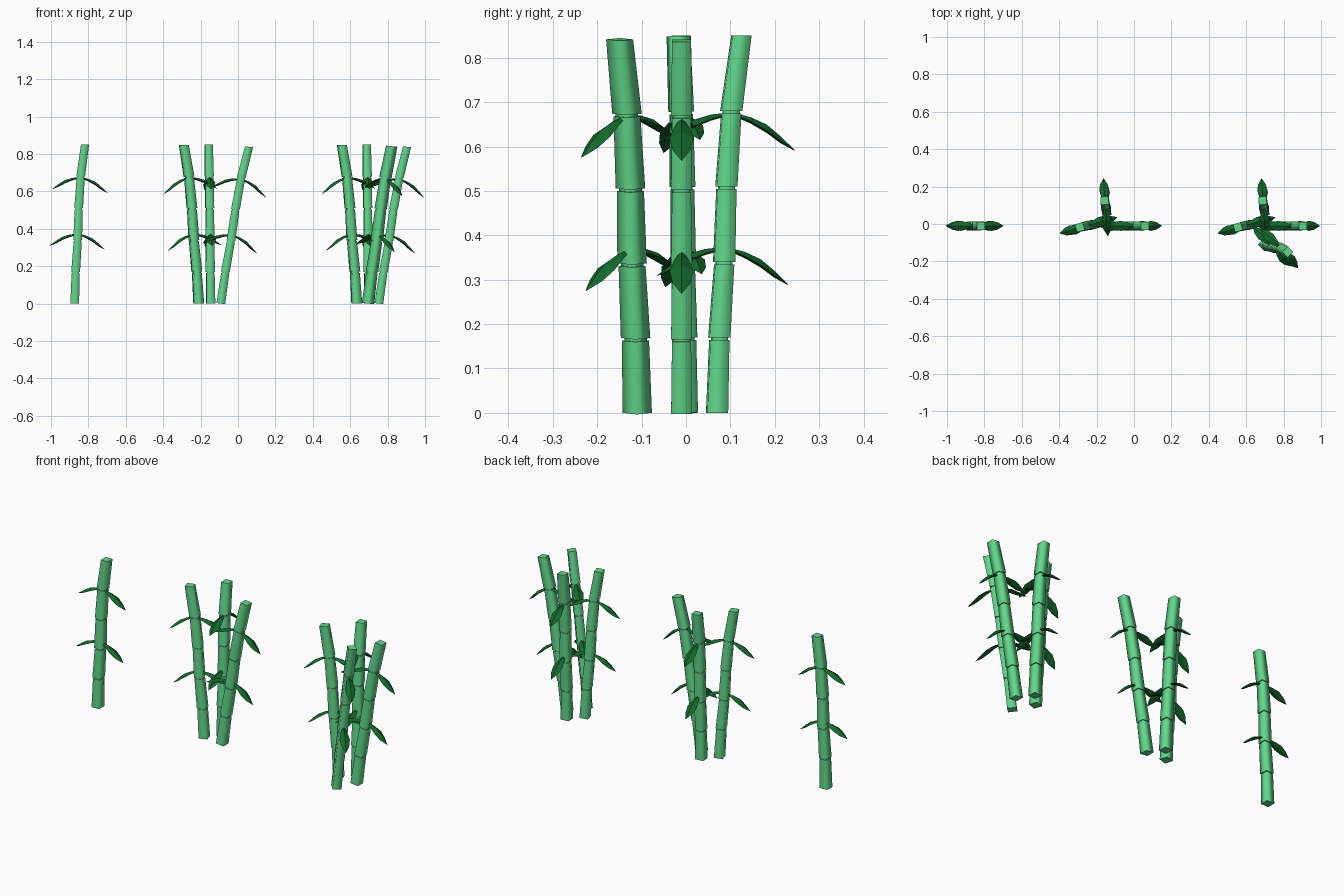
import bpy, bmesh, math
from mathutils import Matrix, Vector

if "Cube" in bpy.data.objects:
    bpy.data.objects.remove(bpy.data.objects["Cube"])


def material(name, rgb):
    m = bpy.data.materials.new(name)
    m.diffuse_color = (*rgb, 1)
    m.use_nodes = True
    m.node_tree.nodes["Principled BSDF"].inputs["Base Color"].default_value = m.diffuse_color
    return m


def loft(bm, rings, smooth):
    """Skin a list of equal-length point rings and cap both ends."""
    vr = [[bm.verts.new(p) for p in r] for r in rings]
    n = len(vr[0])
    for a, b in zip(vr, vr[1:]):
        for i in range(n):
            j = (i + 1) % n
            bm.faces.new((a[i], a[j], b[j], b[i])).smooth = smooth
    bm.faces.new(vr[0][::-1])
    bm.faces.new(vr[-1])


def finish(bm, name, mat):
    bmesh.ops.recalc_face_normals(bm, faces=bm.faces)
    me = bpy.data.meshes.new(name)
    bm.to_mesh(me)
    bm.free()
    me.materials.append(mat)
    return me


def square(x, z, h):
    return [(x + sx * h, sy * h, z) for sx, sy in ((-1, -1), (1, -1), (1, 1), (-1, 1))]


# Cane: five four-sided segments with narrow necks, bending slightly to +x
STEP = 0.17
lean = [0, 0.005, 0.016, 0.021, 0.032, 0.055]
bm = bmesh.new()
for i in range(5):
    z0, z1 = STEP * i, STEP * (i + 1)
    loft(bm, [square(lean[i], z0, 0.0235),
              square(lean[i + 1], z1 - (0.006 if i < 4 else 0), 0.0215)], True)
    if i < 4:
        loft(bm, [square(lean[i + 1], z1 - 0.01, 0.018),
                  square(lean[i + 1], z1 + 0.004, 0.018)], True)
cane_mesh = finish(bm, "cane", material("cane_green", (0.12, 0.68, 0.26)))

# Leaves: drooping pointed blades in opposite pairs at two heights
# Section: distance out, ridge height, half width, drop of edges, drop of underside
blade = [(0.012, 0.0, 0.005, 0.004, 0.008),
         (0.045, -0.006, 0.017, 0.010, 0.014),
         (0.082, -0.020, 0.027, 0.014, 0.018),
         (0.115, -0.044, 0.020, 0.011, 0.015),
         (0.148, -0.072, 0.001, 0.001, 0.002)]
bm = bmesh.new()
for x, z in ((0.018, 0.372), (0.032, 0.675)):
    for turn in (0, math.pi):
        m = (Matrix.Translation((x, 0, z)) @ Matrix.Rotation(math.radians(4), 4, 'Y')
             @ Matrix.Rotation(turn, 4, 'Z'))
        loft(bm, [[m @ Vector(p) for p in ((d, 0, h), (d, w, h - e), (d, 0, h - u), (d, -w, h - e))]
                  for d, h, w, e, u in blade], False)
leaf_mesh = finish(bm, "leaves", material("leaf_green", (0.006, 0.14, 0.025)))


def stalk(label, x, y, spin, tilt):
    m = (Matrix.Translation((x, y, 0)) @ Matrix.Rotation(math.radians(tilt), 4, 'Y')
         @ Matrix.Rotation(math.radians(spin), 4, 'Z'))
    for part, me in (("cane", cane_mesh), ("leaves", leaf_mesh)):
        ob = bpy.data.objects.new(f"{label}_{part}", me)
        ob.matrix_world = m
        bpy.context.collection.objects.link(ob)


# Three clumps: one, three and four stalks
stalk("single", -0.873, -0.01, 0, 0)
for clump, dx in (("triple", 0), ("quad", 0.845)):
    stalk(clump + "_left", -0.21 + dx, -0.002, 196, -1.8)
    stalk(clump + "_back", -0.146 + dx, 0.07, 94, -0.5)
    stalk(clump + "_right", -0.092 + dx, -0.01, 0, 6.5)
stalk("quad_front", 0.695, -0.11, -46, 6)
